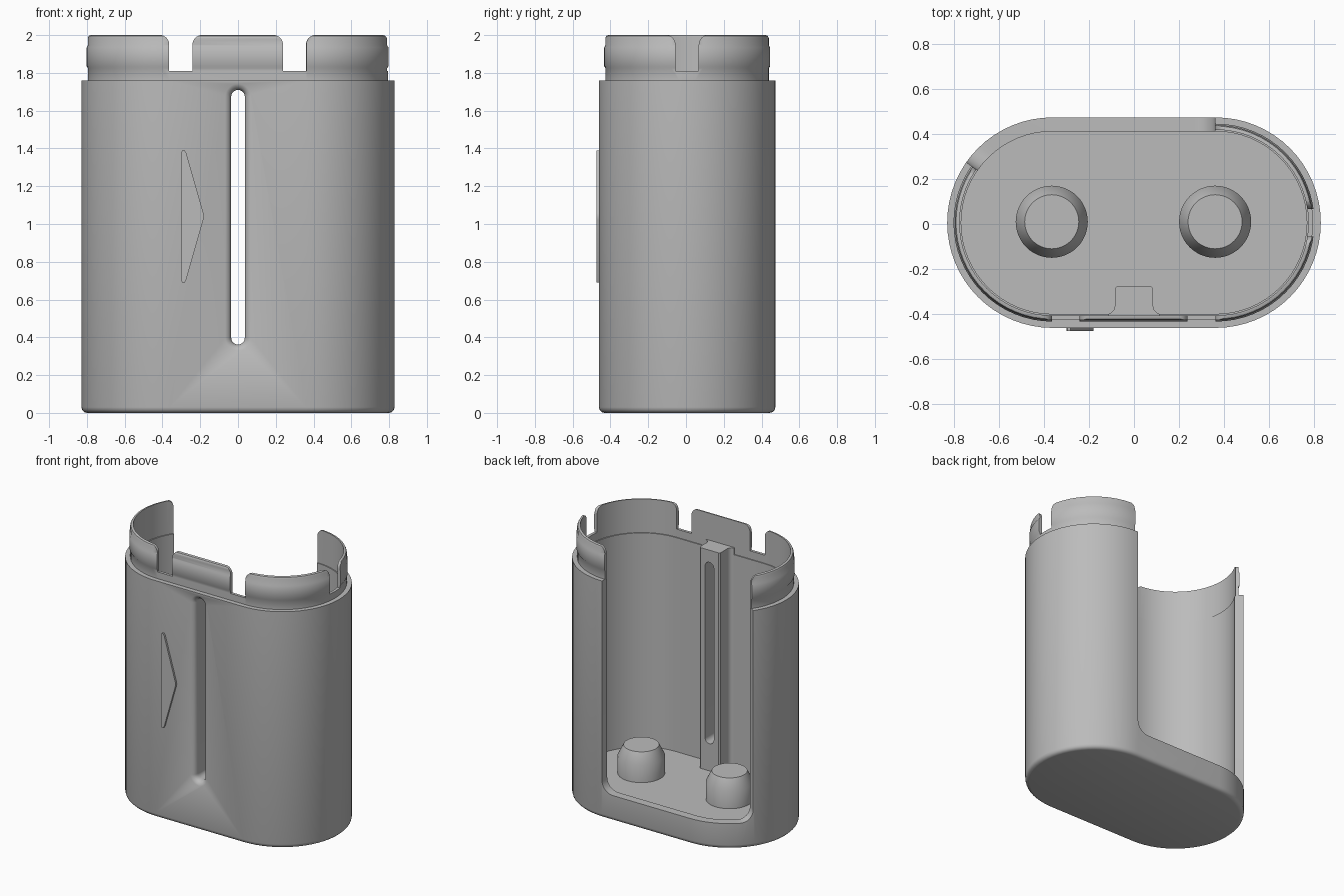
import bpy, bmesh, math
from mathutils import Matrix, Vector

if "Cube" in bpy.data.objects:
    bpy.data.objects.remove(bpy.data.objects["Cube"], do_unlink=True)

HALF, CY = 0.362, 0.006      # straight half length and depth centre of the plan
FLOOR, RIM = 0.16, 0.19

grey = bpy.data.materials.new("plain grey")
grey.use_nodes = True
grey.diffuse_color = (0.5, 0.5, 0.5, 1)
grey.node_tree.nodes["Principled BSDF"].inputs["Base Color"].default_value = (0.5, 0.5, 0.5, 1)


def make(name, bm):
    bmesh.ops.recalc_face_normals(bm, faces=bm.faces)
    mesh = bpy.data.meshes.new(name)
    bm.to_mesh(mesh)
    bm.free()
    mesh.materials.append(grey)
    obj = bpy.data.objects.new(name, mesh)
    bpy.context.collection.objects.link(obj)
    return obj


def loft(rings):
    """Skin a list of equal-length point rings and cap both ends."""
    bm = bmesh.new()
    rows = [[bm.verts.new(p) for p in ring] for ring in rings]
    for a, b in zip(rows, rows[1:]):
        for i in range(len(a)):
            j = (i + 1) % len(a)
            bm.faces.new((a[i], a[j], b[j], b[i]))
    bm.faces.new(rows[0])
    bm.faces.new(rows[-1])
    return bm


def capsule(half, r, n=32):
    """Outline of a rounded bar lying along its first axis."""
    pts = []
    for side in (1, -1):
        for i in range(n + 1):
            t = math.pi * (i / n - 0.5)
            pts.append((side * (half + r * math.cos(t)), side * r * math.sin(t)))
    return pts


def prism(outline, lo, hi, place):
    return loft([[place(u, v, d) for u, v in outline] for d in (lo, hi)])


def select(obj):
    bpy.ops.object.select_all(action='DESELECT')
    obj.select_set(True)
    bpy.context.view_layer.objects.active = obj


def cut(obj, cutter):
    select(obj)
    mod = obj.modifiers.new("cut", 'BOOLEAN')
    mod.operation, mod.solver, mod.object = 'DIFFERENCE', 'EXACT', cutter
    bpy.ops.object.modifier_apply(modifier=mod.name)


# Shell: one stadium wall section with bottom rounding, ledge, collar and bead
section = [(0.437, 0), (0.452, 0.004), (0.463, 0.015), (0.467, 0.03),
           (0.467, 1.76), (0.433, 1.76), (0.433, 1.825), (0.439, 1.835),
           (0.439, 1.935), (0.433, 1.945), (0.433, 1.985), (0.428, 1.996),
           (0.418, 2.0), (0.412, 2.0), (0.412, 1.75), (0.405, 1.75), (0.405, FLOOR)]
shell = make("shell", loft([[(x, y + CY, z) for x, y in capsule(HALF, r)]
                            for r, z in section]))

# Back opening: straight edge on one side, radial edge on the other
ang = math.radians(145)
far = (-HALF + 1.2 * math.cos(ang), CY + 1.2 * math.sin(ang))
plan = [(-HALF, CY), (0.36, CY), (0.36, 1), (far[0], 1), far]
bm = prism(plan, RIM, 2.3, lambda u, v, d: (u, v, d))
bm.edges.ensure_lookup_table()


def is_corner(e):
    a, b = (v.co for v in e.verts)
    if max(a.z, b.z) > RIM + 0.01:
        return False
    straight = min(a.x, b.x) > 0.3
    radial = {round(a.y, 2), round(b.y, 2)} == {round(CY, 2), round(far[1], 2)}
    return straight or radial


bmesh.ops.bevel(bm, geom=[e for e in bm.edges if is_corner(e)], offset=0.09,
                segments=8, profile=0.5, affect='EDGES')
cutters = [make("opening_cutter", bm)]

# Collar notches with rounded tab corners
right = [(0.0615, 1.81), (0.0615, 1.95)]
for i in range(1, 9):
    t = math.pi / 2 * i / 8
    right.append((0.1115 - 0.05 * math.cos(t), 1.95 + 0.0505 * math.sin(t)))
right.append((0.1115, 2.2))
notch = right + [(-u, z) for u, z in reversed(right)]


def notch_cutter(cx, cy, degrees, reach):
    m = Matrix.Translation((cx, cy, 0)) @ Matrix.Rotation(math.radians(degrees), 4, 'Z')
    return make("notch_cutter", prism(notch, reach, 0.6,
                                      lambda u, z, d: m @ Vector((d, u, z))))


cutters += [notch_cutter(-0.3025, CY, -90, 0.3), notch_cutter(0.3, CY, -90, 0.3),
            notch_cutter(HALF, CY, 0, 0.3), notch_cutter(0.2985, CY, 90, 0.3),
            notch_cutter(-HALF, CY, 136.5, 0.3)]

# Front window slot, flaring towards the outside
flare = [(-0.1, 0.036), (-0.42, 0.036), (-0.437, 0.04), (-0.45, 0.049),
         (-0.461, 0.068), (-0.48, 0.085)]
slot = make("slot_cutter", loft([[(v, y, 1.036 + u) for u, v in capsule(0.638, r, 16)]
                                 for y, r in flare]))
cutters.append(slot)

for c in cutters:
    cut(shell, c)

# Inner rib around the slot, with filleted feet
side = [(0.075, -0.275), (0.085, -0.285), (0.085, -0.365), (0.09, -0.382),
        (0.1, -0.393), (0.115, -0.4), (0.115, -0.415)]
rib = make("slot_rib", prism(side + [(-x, y) for x, y in reversed(side)],
                             FLOOR - 0.02, 1.8, lambda u, v, d: (u, v, d)))
cut(rib, slot)

for c in cutters:
    bpy.data.objects.remove(c, do_unlink=True)

# Two chamfered locating posts on the floor
posts = []
for name, x in (("left_post", 0.36), ("right_post", -0.365)):
    rings = [[(x + r * math.cos(math.tau * i / 48), 0.01 + r * math.sin(math.tau * i / 48), z)
              for i in range(48)]
             for r, z in ((0.16, FLOOR - 0.02), (0.16, 0.29), (0.12, 0.37))]
    posts.append(make(name, loft(rings)))

# Raised arrow marker on the front
lower = [(-0.3, 0.7), (-0.295, 0.69), (-0.282, 0.69), (-0.274, 0.705), (-0.184, 1.02)]
arrow = make("arrow_marker", prism(
    lower + [(-0.18, 1.04)] + [(x, 2.08 - z) for x, z in reversed(lower)],
    -0.475, -0.45, lambda u, v, d: (u, d, v)))

for obj in [shell, rib, arrow] + posts:
    select(obj)
    bpy.ops.object.shade_smooth_by_angle(angle=math.radians(32))
